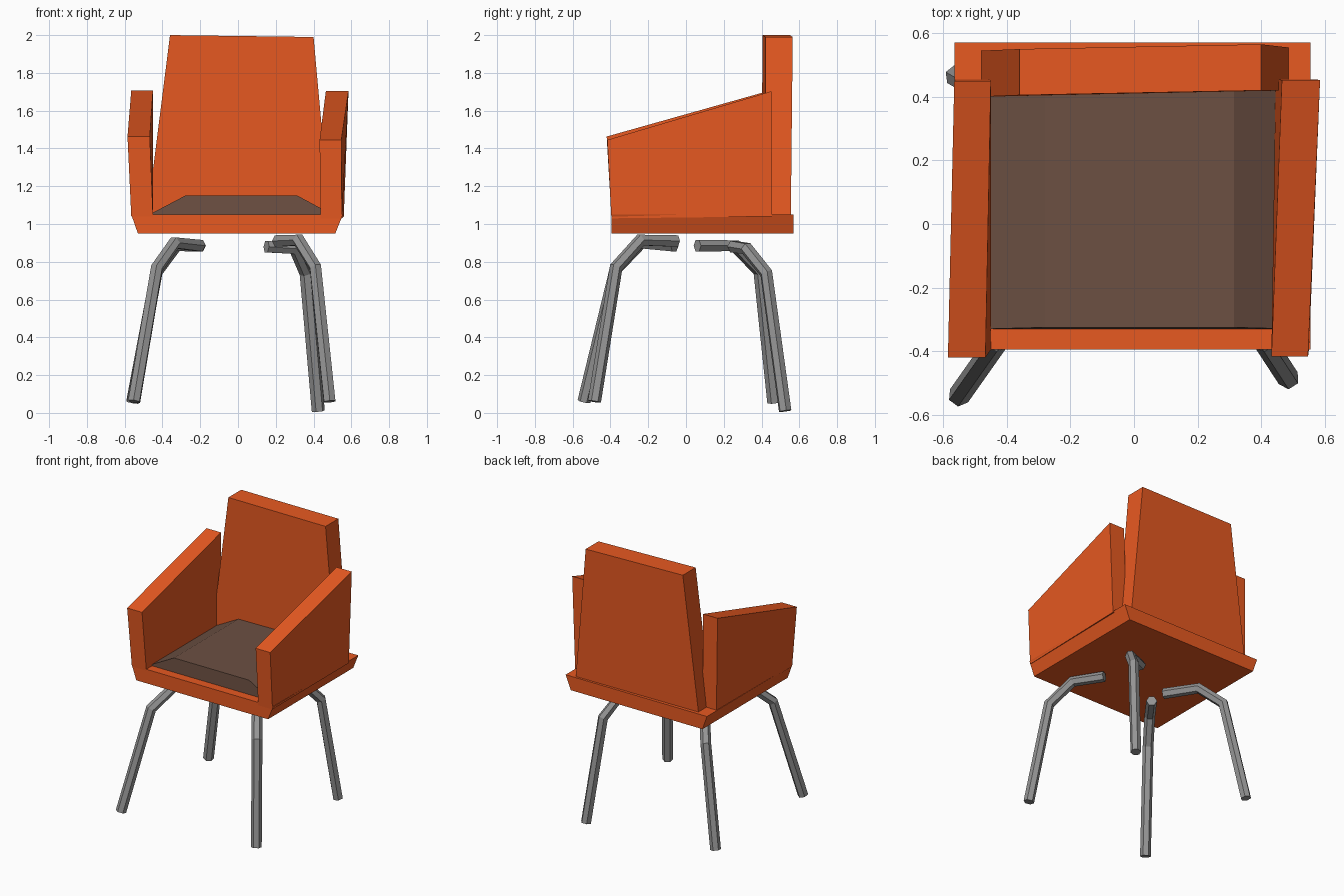
import bpy, bmesh

if "Cube" in bpy.data.objects:
    bpy.data.objects.remove(bpy.data.objects["Cube"])


def material(name, color):
    m = bpy.data.materials.new(name)
    m.diffuse_color = color
    m.use_nodes = True
    m.node_tree.nodes["Principled BSDF"].inputs["Base Color"].default_value = m.diffuse_color
    return m


ORANGE = material("orange", (0.80, 0.10, 0.015, 1))
BROWN = material("brown", (0.15, 0.08, 0.055, 1))
GREY = material("grey", (0.3, 0.3, 0.3, 1))


def add_object(name, mesh, mat):
    mesh.materials.clear()
    mesh.materials.append(mat)
    ob = bpy.data.objects.new(name, mesh)
    bpy.context.collection.objects.link(ob)
    return ob


def block(name, bottom, top, mat):
    """Six-sided block between two four-cornered loops."""
    bm = bmesh.new()
    lo = [bm.verts.new(p) for p in bottom]
    hi = [bm.verts.new(p) for p in top]
    bm.faces.new(lo[::-1])
    bm.faces.new(hi)
    for i in range(4):
        j = (i + 1) % 4
        bm.faces.new((lo[i], lo[j], hi[j], hi[i]))
    bmesh.ops.recalc_face_normals(bm, faces=bm.faces)
    mesh = bpy.data.meshes.new(name)
    bm.to_mesh(mesh)
    bm.free()
    return add_object(name, mesh, mat)


def rect(x0, x1, y0, y1, z):
    return [(x0, y0, z), (x1, y0, z), (x1, y1, z), (x0, y1, z)]


def slab(x0, x1, front_y, back_y, front_z, back_z):
    """Loop whose front edge and back edge differ; x0/x1 are (front, back)."""
    return [(x0[0], front_y, front_z), (x1[0], front_y, front_z),
            (x1[1], back_y, back_z), (x0[1], back_y, back_z)]


def tube(name, path, radius, mat):
    """Hexagonal bent tube along a path."""
    cu = bpy.data.curves.new(name + "_path", 'CURVE')
    cu.dimensions = '3D'
    cu.bevel_depth = radius
    cu.bevel_resolution = 1
    cu.use_fill_caps = True
    sp = cu.splines.new('POLY')
    sp.points.add(len(path) - 1)
    for pt, co in zip(sp.points, path):
        pt.co = (*co, 1)
    sp.use_smooth = False
    tmp = bpy.data.objects.new(name + "_path", cu)
    bpy.context.collection.objects.link(tmp)
    dg = bpy.context.evaluated_depsgraph_get()
    mesh = bpy.data.meshes.new_from_object(tmp.evaluated_get(dg))
    bpy.data.objects.remove(tmp)
    for p in mesh.polygons:
        p.use_smooth = False
        p.material_index = 0
    return add_object(name, mesh, mat)


# Seat base, flaring outward to the sides
block("seat_base", rect(-0.53, 0.515, -0.395, 0.57, 0.95),
      rect(-0.565, 0.555, -0.395, 0.57, 1.05), ORANGE)

# Cushion with sloping sides
block("cushion", rect(-0.47, 0.50, -0.33, 0.44, 1.05),
      rect(-0.28, 0.315, -0.325, 0.43, 1.15), BROWN)

# Backrest, narrower at the top
block("backrest",
      [(-0.48, 0.40, 1.05), (0.485, 0.42, 1.05), (0.485, 0.555, 1.05), (-0.48, 0.545, 1.05)],
      [(-0.36, 0.405, 2.0), (0.40, 0.42, 1.99), (0.40, 0.565, 1.99), (-0.36, 0.55, 2.0)],
      ORANGE)

# Armrests, rising toward the back
block("left_armrest", slab((-0.565, -0.56), (-0.45, -0.45), -0.395, 0.455, 1.04, 1.04),
      slab((-0.585, -0.565), (-0.467, -0.45), -0.42, 0.45, 1.463, 1.708), ORANGE)
block("right_armrest", slab((0.437, 0.445), (0.55, 0.56), -0.395, 0.455, 1.03, 1.04),
      slab((0.432, 0.465), (0.547, 0.585), -0.417, 0.453, 1.445, 1.703), ORANGE)

# Bent tube legs
LEGS = {
    "front_left_leg": [(-0.20, -0.06, 0.885), (-0.335, -0.24, 0.90),
                       (-0.43, -0.37, 0.765), (-0.55, -0.54, 0.06)],
    "front_right_leg": [(0.21, -0.05, 0.91), (0.32, -0.24, 0.915),
                        (0.41, -0.37, 0.77), (0.485, -0.485, 0.06)],
    "back_left_leg": [(-0.20, 0.06, 0.885), (-0.33, 0.26, 0.885),
                      (-0.43, 0.39, 0.75), (-0.56, 0.465, 0.055)],
    "back_right_leg": [(0.15, 0.25, 0.88), (0.30, 0.32, 0.87),
                       (0.36, 0.425, 0.74), (0.425, 0.525, 0.01)],
}
for leg_name, leg_path in LEGS.items():
    tube(leg_name, leg_path, 0.035, GREY)
